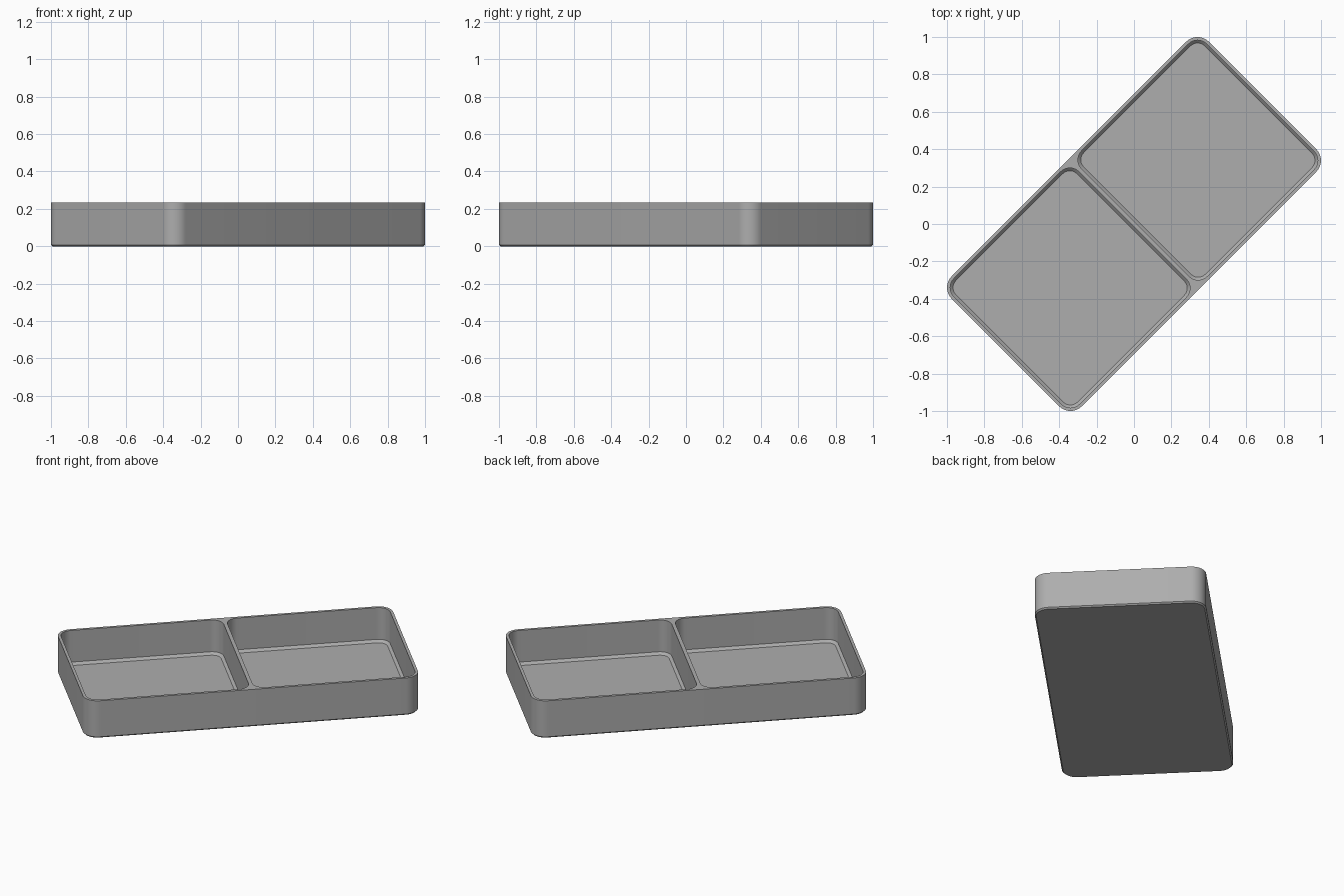
import bpy, bmesh, math

if "Cube" in bpy.data.objects:
    bpy.data.objects.remove(bpy.data.objects["Cube"])

HEIGHT, FLOOR = 0.235, 0.02
HALF_L, HALF_W, RADIUS = 0.972, 0.4915, 0.085   # outer tray, before turning 45 degrees
WALL, DIVIDER = 0.017, 0.011                    # rim width, half divider width
SEGMENTS = 12

grey = bpy.data.materials.new("mid grey")
grey.diffuse_color = (0.42, 0.42, 0.42, 1)
grey.use_nodes = True
grey.node_tree.nodes["Principled BSDF"].inputs["Base Color"].default_value = grey.diffuse_color


def outline(x0, x1, y0, y1, r):
    """Rounded rectangle, counter-clockwise."""
    corners = [(x1 - r, y1 - r), (x0 + r, y1 - r), (x0 + r, y0 + r), (x1 - r, y0 + r)]
    pts = []
    for i, (cx, cy) in enumerate(corners):
        for k in range(SEGMENTS + 1):
            a = math.pi / 2 * (i + k / SEGMENTS)
            pts.append((cx + r * math.cos(a), cy + r * math.sin(a)))
    return pts


def rounded_block(name, x0, x1, y0, y1, r, layers):
    """Stack of rounded outlines; layers are (height, inset)."""
    bm = bmesh.new()
    rings = [[bm.verts.new((x, y, z)) for x, y in
              outline(x0 + d, x1 - d, y0 + d, y1 - d, r - d)] for z, d in layers]
    n = len(rings[0])
    for a, b in zip(rings, rings[1:]):
        for i in range(n):
            j = (i + 1) % n
            bm.faces.new((a[i], a[j], b[j], b[i]))
    bm.faces.new(rings[0][::-1])
    bm.faces.new(rings[-1])
    mesh = bpy.data.meshes.new(name)
    bm.to_mesh(mesh)
    bm.free()
    mesh.materials.append(grey)
    ob = bpy.data.objects.new(name, mesh)
    ob.rotation_euler.z = math.pi / 4
    bpy.context.collection.objects.link(ob)
    return ob


# Tray body with a small chamfer round the base
tray = rounded_block("tray", -HALF_L, HALF_L, -HALF_W, HALF_W, RADIUS,
                     [(0, 0.008), (0.008, 0), (HEIGHT, 0)])

# Two compartments with a chamfer round the floor
inner_w = HALF_W - WALL
for name, x0, x1 in (("left_pocket_cutter", -HALF_L + WALL, -DIVIDER),
                     ("right_pocket_cutter", DIVIDER, HALF_L - WALL)):
    cutter = rounded_block(name, x0, x1, -inner_w, inner_w, RADIUS - WALL,
                           [(FLOOR, 0.015), (FLOOR + 0.015, 0), (HEIGHT + 0.1, 0)])
    cutter.hide_render = True
    cutter.hide_set(True)
    cut = tray.modifiers.new(name, 'BOOLEAN')
    cut.operation = 'DIFFERENCE'
    cut.solver = 'EXACT'
    cut.object = cutter

# Apply the cuts, drop the cutters and smooth the rounded corners
bpy.context.view_layer.objects.active = tray
tray.select_set(True)
for mod in list(tray.modifiers):
    cutter = mod.object
    bpy.ops.object.modifier_apply(modifier=mod.name)
    bpy.data.objects.remove(cutter)
bpy.ops.object.shade_smooth_by_angle(angle=math.radians(30))
